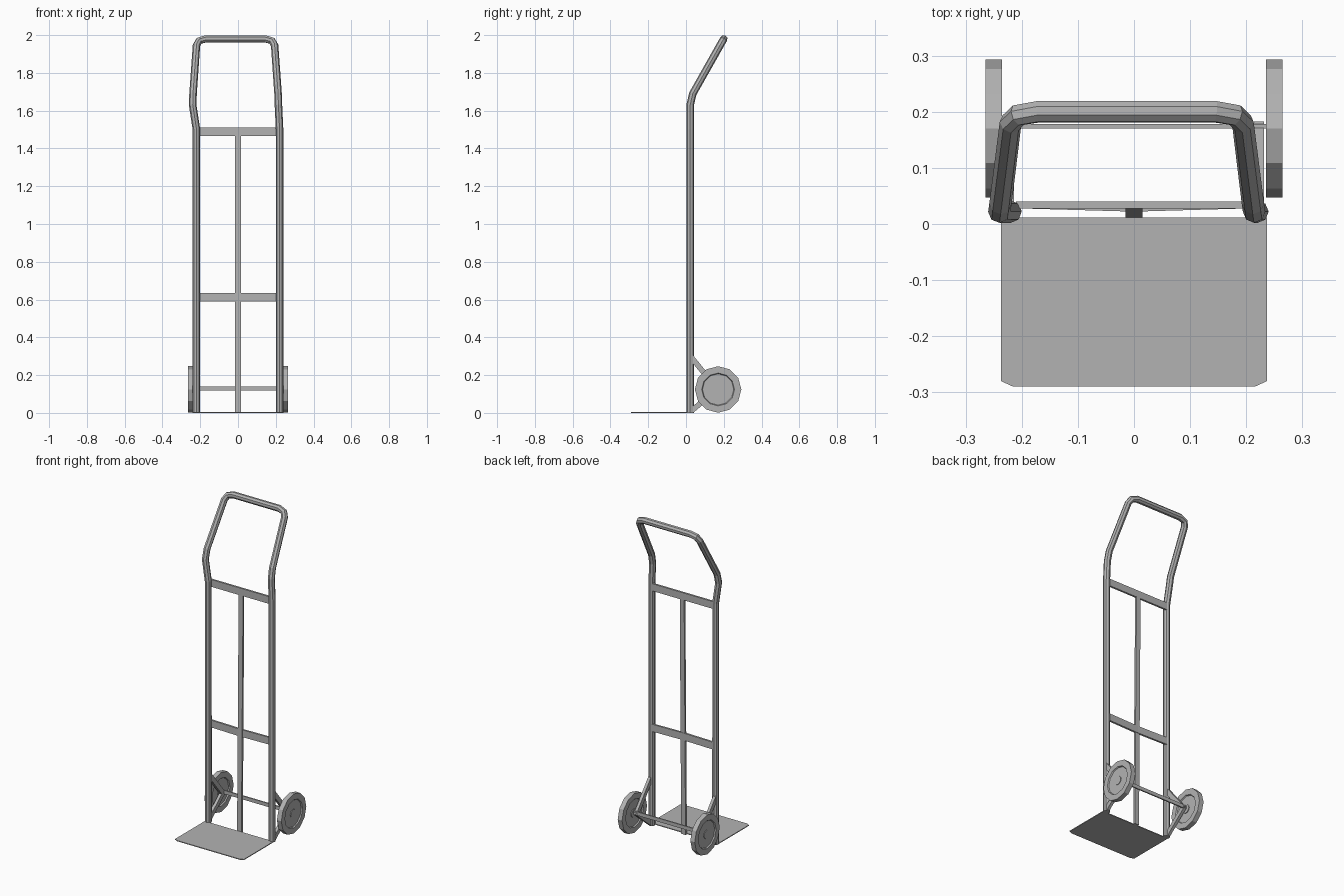
import bpy, bmesh, math
from mathutils import Vector, Matrix

cube = bpy.data.objects.get("Cube")
if cube:
    bpy.data.objects.remove(cube)

steel = bpy.data.materials.new("grey_steel")
steel.use_nodes = True
GREY = (0.45, 0.45, 0.45, 1)
steel.diffuse_color = GREY
steel.node_tree.nodes["Principled BSDF"].inputs["Base Color"].default_value = GREY


def add_mesh(name, bm):
    bmesh.ops.recalc_face_normals(bm, faces=bm.faces)
    mesh = bpy.data.meshes.new(name)
    bm.to_mesh(mesh)
    bm.free()
    mesh.materials.append(steel)
    obj = bpy.data.objects.new(name, mesh)
    bpy.context.collection.objects.link(obj)
    return obj


def prism(name, outline, offset):
    """Extrude a closed outline along an offset."""
    bm = bmesh.new()
    face = bm.faces.new([bm.verts.new(p) for p in outline])
    moved = bmesh.ops.extrude_face_region(bm, geom=[face])["geom"]
    bmesh.ops.translate(bm, vec=offset, verts=[v for v in moved if isinstance(v, bmesh.types.BMVert)])
    return add_mesh(name, bm)


def tube(name, points, radius):
    """Octagonal tube along a path, turned into a mesh."""
    curve = bpy.data.curves.new(name, "CURVE")
    curve.dimensions = "3D"
    curve.bevel_depth = radius
    curve.bevel_resolution = 2
    curve.use_fill_caps = True
    spline = curve.splines.new("POLY")
    spline.points.add(len(points) - 1)
    for point, co in zip(spline.points, points):
        point.co = (*co, 1)
    spline.use_smooth = False
    source = bpy.data.objects.new(name + "_path", curve)
    bpy.context.collection.objects.link(source)
    bpy.context.view_layer.update()
    mesh = bpy.data.meshes.new_from_object(source.evaluated_get(bpy.context.evaluated_depsgraph_get()))
    bpy.data.objects.remove(source)
    bpy.data.curves.remove(curve)
    mesh.materials.clear()
    mesh.materials.append(steel)
    bpy.context.collection.objects.link(bpy.data.objects.new(name, mesh))


def strut(name, x, start, end, width, thick):
    """Flat bar between two (y, z) points, thick along x."""
    a, b = Vector(start), Vector(end)
    side = (b - a).normalized().orthogonal() * width / 2
    prism(name, [(x - thick / 2, *p) for p in (a + side, b + side, b - side, a - side)], (thick, 0, 0))


# Bent frame tube, with the loop handle set slightly to the right
LEG_Y = 0.022
rise = [(0.22, LEG_Y, 0), (0.22, LEG_Y, 1.5), (0.227, LEG_Y, 1.63), (0.225, 0.036, 1.69),
        (0.207, 0.18, 1.945), (0.193, 0.194, 1.97), (0.158, 0.2, 1.98)]


def shifted(side):
    return [(side * x - (0.013 if z > 1.5 else 0), y, z) for x, y, z in rise]


tube("frame_and_handle", shifted(1) + shifted(-1)[::-1], 0.02)

# Toe plate with clipped front corners
prism("toe_plate", [(-0.237, 0.012, 0), (-0.237, -0.28, 0), (-0.215, -0.29, 0),
                    (0.215, -0.29, 0), (0.237, -0.28, 0), (0.237, 0.012, 0)], (0, 0, 0.005))

# Cross bars, the lower one bowed gently forward
for name, z, bow in (("lower_cross_bar", 0.59, 0.006), ("upper_cross_bar", 1.465, 0)):
    prism(name, [(-0.21, 0.028, z), (0, 0.028 - bow, z), (0.21, 0.028, z),
                 (0.21, 0.04, z), (0, 0.04 - bow, z), (-0.21, 0.04, z)], (0, 0, 0.045))

# Centre upright, leaning slightly forward to the toe plate
prism("centre_upright", [(-0.015, 0.012, 0), (-0.015, 0.028, 1.47),
                         (-0.015, 0.04, 1.47), (-0.015, 0.026, 0)], (0.03, 0, 0))

# Axle bar
AXLE_Y, AXLE_Z = 0.17, 0.124
prism("axle_bar", [(-0.236, AXLE_Y, 0.119), (0.236, AXLE_Y, 0.119),
                   (0.236, 0.178, 0.119), (-0.236, 0.178, 0.119)], (0, 0, 0.022))

# Wheel brackets and wheels
half_profile = [(0.012, 0), (0.012, 0.026), (0.008, 0.026), (0.008, 0.083), (0.015, 0.087), (0.015, 0.123)]
profile = half_profile + [(-x, r) for x, r in reversed(half_profile)]
for label, side in (("left", 1), ("right", -1)):
    strut(label + "_upper_bracket", side * 0.223, (0.025, 0.298), (0.172, 0.118), 0.028, 0.018)
    strut(label + "_lower_bracket", side * 0.223, (0.03, 0.012), (0.172, 0.13), 0.028, 0.018)
    bm = bmesh.new()
    ring = [bm.verts.new((x, r, 0)) for x, r in profile]
    edges = [bm.edges.new(pair) for pair in zip(ring, ring[1:])]
    bmesh.ops.spin(bm, geom=ring + edges, cent=(0, 0, 0), axis=(1, 0, 0),
                   angle=math.tau, steps=12, use_merge=True)
    bmesh.ops.remove_doubles(bm, verts=bm.verts, dist=0.0001)
    wheel = add_mesh(label + "_wheel", bm)
    wheel.location = (side * 0.25, AXLE_Y, AXLE_Z)
